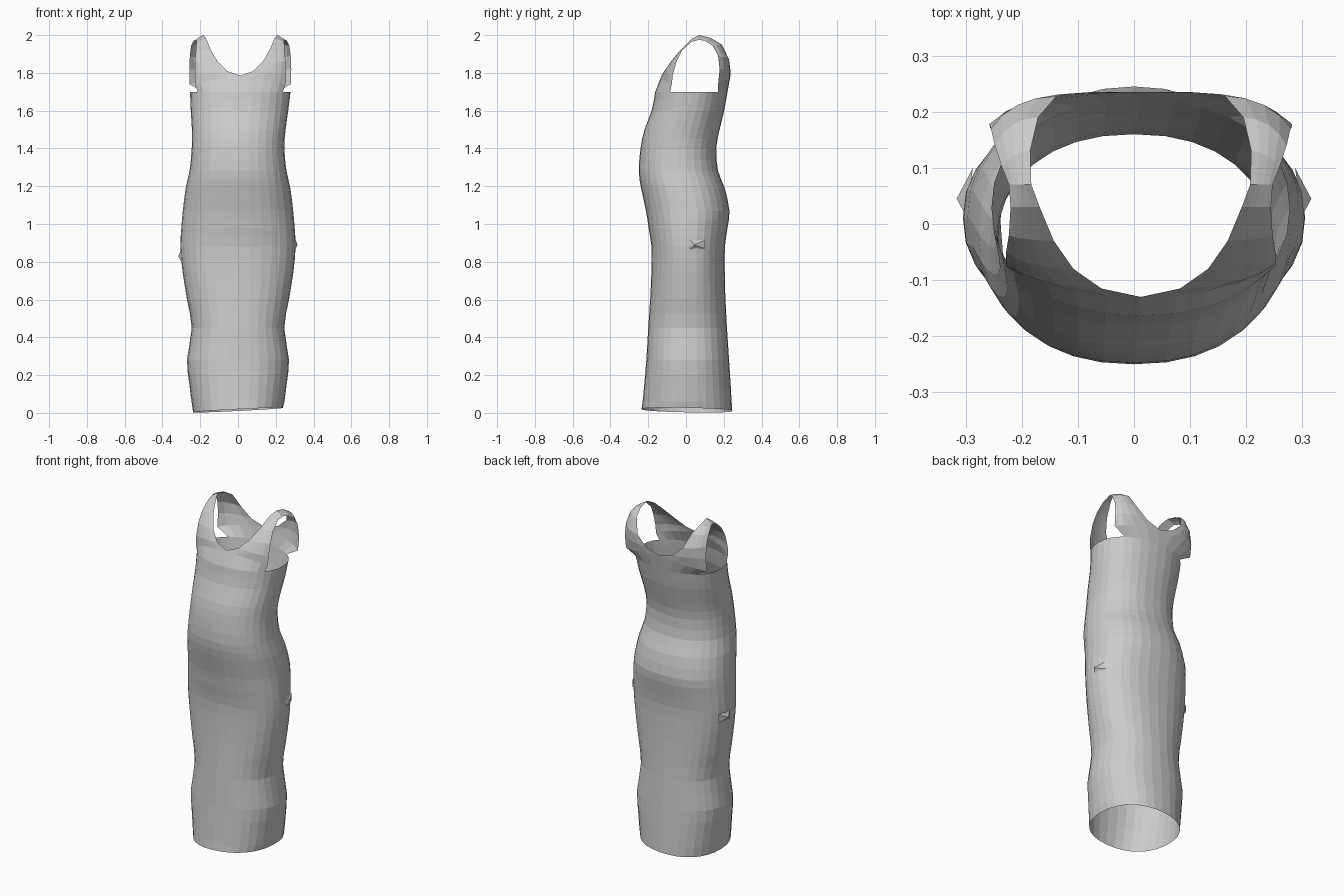
import bpy, bmesh
from math import sin, cos, radians, pi
from mathutils import Vector

old = bpy.data.objects.get("Cube")
if old:
    bpy.data.objects.remove(old)

grey = bpy.data.materials.new("grey_cloth")
grey.use_nodes = True
tone = (0.6, 0.6, 0.6, 1)
grey.diffuse_color = tone
grey.node_tree.nodes["Principled BSDF"].inputs["Base Color"].default_value = tone

HALF = 16                    # columns from front centre to back centre
FRONT_ARM, BACK_ARM = 5, 12  # columns where the armhole starts and ends
TOP = 1.7                    # underarm height

# Body profile: height, half width, front y, back y
PROFILE = [
    (0.0, .238, -.235, .245), (.14, .256, -.222, .237), (.28, .270, -.21, .228),
    (.45, .245, -.20, .217), (.6, .270, -.19, .209), (.75, .294, -.183, .205),
    (.88, .305, -.183, .206), (.98, .300, -.198, .220), (1.07, .292, -.212, .230),
    (1.19, .277, -.238, .205), (1.28, .257, -.25, .170), (1.4, .245, -.241, .160),
    (1.5, .248, -.22, .178), (1.6, .258, -.182, .202), (TOP, .266, -.163, .220),
]
# Neckline and armhole edges, from the chest over to the shoulder
FRONT_NECK = [(0, -.13, 1.785), (.07, -.115, 1.81), (.12, -.08, 1.86),
              (.155, -.03, 1.92), (.18, .03, 1.98), (.195, .07, 2)]
FRONT_HOLE = [(.24, -.075, 1.74), (.24, -.07, 1.79), (.24, -.05, 1.86),
              (.235, -.02, 1.92), (.232, .03, 1.965), (.235, .07, 1.975)]
BACK_NECK = [(0, .235, 1.785), (.09, .235, 1.815), (.15, .228, 1.87),
             (.183, .19, 1.95), (.197, .13, 1.985), (.195, .07, 2)]
BACK_HOLE = [(.268, .17, 1.74), (.27, .178, 1.82), (.267, .17, 1.89),
             (.26, .14, 1.945), (.247, .1, 1.97), (.235, .07, 1.975)]


def smooth_rows(keys, steps):
    """Pass a smooth curve through the profile keys."""
    pts = [Vector(k) for k in keys]
    rows = []
    for i in range(len(pts) - 1):
        p0, p1, p2 = pts[max(i - 1, 0)], pts[i], pts[i + 1]
        p3 = pts[min(i + 2, len(pts) - 1)]
        for s in range(steps):
            t = s / steps
            rows.append(p1 + (p2 - p0) * (t / 2)
                        + (p0 * 2 - p1 * 5 + p2 * 4 - p3) * (t * t / 2)
                        + (p1 * 3 - p0 - p2 * 3 + p3) * (t ** 3 / 2))
    return rows + [pts[-1]]


def ring_point(row, k):
    """Point on a rounded oval, from front centre round to back centre."""
    z, a, front, back = row
    ang = pi * k / HALF
    s, c = sin(ang), -cos(ang)
    x = a * abs(s) ** .9 if 0 < k < HALF else 0
    y = (front + back) / 2 + (back - front) / 2 * (1 if c > 0 else -1) * abs(c) ** .9
    return Vector((x, y, z))


def across(inner, outer, count):
    """Gently rounded row of points from neckline to armhole."""
    bend = radians(65)
    row = []
    for i in range(count + 1):
        t = i / count
        u, v = sin(bend * t) / sin(bend), (1 - cos(bend * t)) / (1 - cos(bend))
        row.append(Vector((inner[0] + (outer[0] - inner[0]) * u,
                           inner[1] + (outer[1] - inner[1]) * v,
                           inner[2] + (outer[2] - inner[2]) * t)))
    return row


def add_grid(bm, rows, side, flip):
    """Skin rows of points on one side of the body."""
    grid = [[bm.verts.new((p.x * side, p.y, p.z)) for p in row] for row in rows]
    for lo, hi in zip(grid, grid[1:]):
        for i in range(len(lo) - 1):
            quad = [lo[i], lo[i + 1], hi[i + 1], hi[i]]
            bm.faces.new(quad[::-1] if flip else quad)


def make_object(name, bm):
    mesh = bpy.data.meshes.new(name)
    bm.to_mesh(mesh)
    bm.free()
    mesh.materials.append(grey)
    obj = bpy.data.objects.new(name, mesh)
    bpy.context.collection.objects.link(obj)
    return obj


bm = bmesh.new()
body = [[ring_point(r, k) for k in range(HALF + 1)] for r in smooth_rows(PROFILE, 2)]
chest = body[-1]
front_rows = [chest[:FRONT_ARM + 1]]
front_rows += [across(n, h, FRONT_ARM) for n, h in zip(FRONT_NECK, FRONT_HOLE)]
back_rows = [chest[:BACK_ARM - 1:-1]]
back_rows += [across(n, h, HALF - BACK_ARM) for n, h in zip(BACK_NECK, BACK_HOLE)]
for side in (1, -1):
    add_grid(bm, body, side, side < 0)
    add_grid(bm, front_rows, side, side < 0)
    add_grid(bm, back_rows, side, side > 0)
bmesh.ops.remove_doubles(bm, verts=bm.verts, dist=.0005)

# Slightly tilted hem, and a small sideways lean of the bodice
for v in bm.verts:
    if v.co.z < .01:
        v.co.z = .015 + .05 * v.co.x - .02 * v.co.y
    v.co.x += .012 * min(max((v.co.z - 1.4) / .3, 0), 1)
make_object("dress", bm)

# Small pinched fabric folds at the hips
for name, side, z in (("left_hip_fold", 1, .89), ("right_hip_fold", -1, .83)):
    bm = bmesh.new()
    tip = bm.verts.new((side * .316, .045, z))
    base = [bm.verts.new((side * x, y, z + dz)) for x, y, dz in
            ((.300, .015, .035), (.300, .015, -.03), (.287, .10, -.02), (.287, .10, .025))]
    for i in range(4):
        bm.faces.new((tip, base[i], base[(i + 1) % 4]))
    bmesh.ops.recalc_face_normals(bm, faces=bm.faces)
    make_object(name, bm)
